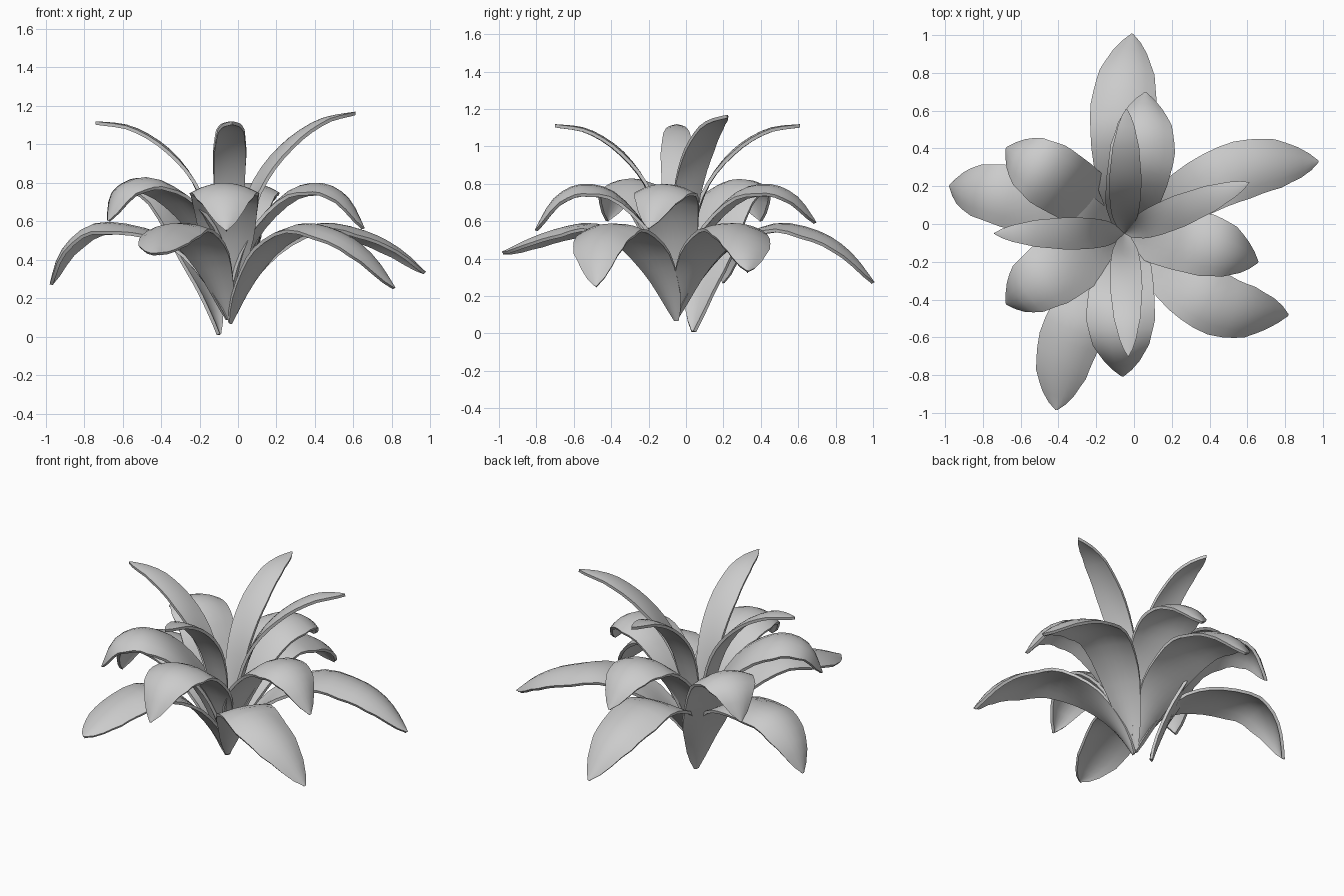
import bpy, bmesh, math
from mathutils import Vector

cube = bpy.data.objects.get("Cube")
if cube:
    bpy.data.objects.remove(cube, do_unlink=True)

mat = bpy.data.materials.new("leaf_grey")
mat.use_nodes = True
grey = (0.6, 0.6, 0.6, 1)
mat.diffuse_color = grey
mat.node_tree.nodes["Principled BSDF"].inputs["Base Color"].default_value = grey

BASE = Vector((-0.05, -0.05, 0.09))
ROWS, COLS = 18, 6

# Side profile of each tier: fraction of reach, height
UPPER = [(0, .09), (.1, .45), (.22, .75), (.43, .96), (.72, 1.09), (1, 1.12)]
MIDDLE = [(0, .09), (.1, .35), (.23, .57), (.45, .75), (.68, .79), (.87, .72), (1, .57)]
SPREADING = [(0, .09), (.1, .25), (.22, .43), (.44, .72), (.68, .82), (.9, .76), (1, .6)]
RAISED = MIDDLE[:4] + SPREADING[4:]
LOWER = [(0, .09), (.12, .29), (.28, .47), (.5, .58), (.72, .54), (.88, .43), (1, .27)]
DROOPING = [(0, .09), (.12, .28), (.28, .46), (.5, .56), (.76, .58), (.93, .45), (1, .27)]
# Width along the leaf
WIDTH = [(0, .06), (.12, .42), (.3, .8), (.45, .95), (.6, 1), (.78, .81), (.9, .47), (1, .01)]


def spline(points, t):
    """Catmull-Rom curve through evenly spaced points."""
    n = len(points) - 1
    i = min(int(t * n), n - 1)
    u = t * n - i
    p = [Vector(points[max(0, min(n, i + k))]) for k in (-1, 0, 1, 2)]
    return 0.5 * (2 * p[1] + (p[2] - p[0]) * u
                  + (2 * p[0] - 5 * p[1] + 4 * p[2] - p[3]) * u ** 2
                  + (3 * p[1] - p[0] - 3 * p[2] + p[3]) * u ** 3)


def lookup(table, x):
    for (a, va), (b, vb) in zip(table, table[1:]):
        if x <= b:
            return va + (vb - va) * (x - a) / (b - a)
    return table[-1][1]


def leaf(name, profile, width, tip, bulge=0.0, base=BASE):
    tip = Vector(tip)
    reach = Vector((tip.x - base.x, tip.y - base.y, 0))
    side = Vector((-reach.y, reach.x, 0)).normalized()
    peak = max(z for _, z in profile)
    end = profile[-1][1]
    arch = .12 if profile is UPPER else .3

    def centre(t):
        r, z = spline(profile, t)
        if profile is UPPER:
            z += (tip.z - end) * r
        elif r > .5:
            droop = (peak - tip.z) / (peak - end)
            z = peak - (peak - z) * (1 + (droop - 1) * min(1, (r - .5) * 2))
        z += (base.z - BASE.z) * (1 - t) ** 3
        p = base + reach * r + side * bulge * math.sin(math.pi * r ** 1.3)
        return Vector((p.x, p.y, z))

    bm = bmesh.new()
    grid = []
    for i in range(ROWS + 1):
        t = i / ROWS
        tangent = (centre(min(1, t + .02)) - centre(max(0, t - .02))).normalized()
        across = (side + Vector((-tangent.y, tangent.x, 0)) * .5).normalized()
        across = (across - tangent * across.dot(tangent)).normalized()
        normal = tangent.cross(across)
        half = width * lookup(WIDTH, t) / 2
        # Channelled at the root, arched towards the tip
        curl = .4 - (.4 + arch) * min(1, t / .6)
        row = []
        for j in range(COLS + 1):
            s = 2 * j / COLS - 1
            row.append(bm.verts.new(centre(t) + across * half * s
                                    + normal * half * curl * s * s))
        grid.append(row)
    for a, b in zip(grid, grid[1:]):
        for j in range(COLS):
            bm.faces.new((a[j], b[j], b[j + 1], a[j + 1]))
    bmesh.ops.recalc_face_normals(bm, faces=bm.faces)
    mesh = bpy.data.meshes.new(name)
    bm.to_mesh(mesh)
    bm.free()
    mesh.materials.append(mat)
    obj = bpy.data.objects.new(name, mesh)
    bpy.context.collection.objects.link(obj)
    thick = obj.modifiers.new("thickness", 'SOLIDIFY')
    thick.thickness = .018
    thick.offset = 0
    bpy.ops.object.select_all(action='DESELECT')
    obj.select_set(True)
    bpy.context.view_layer.objects.active = obj
    bpy.ops.object.modifier_apply(modifier=thick.name)
    bpy.ops.object.shade_smooth_by_angle(angle=math.radians(40))


# Upright narrow leaves
leaf("upper_leaf_back", UPPER, .17, (-.04, .61, 1.11))
leaf("upper_leaf_left", UPPER, .17, (.61, .22, 1.16))
leaf("upper_leaf_right", UPPER, .17, (-.74, -.05, 1.11))
leaf("upper_leaf_front", UPPER, .17, (-.03, -.7, 1.11))

# Broad arching leaves
leaf("middle_leaf_back", MIDDLE, .34, (.06, .69, .59), -.03)
leaf("middle_leaf_left", MIDDLE, .33, (.65, -.2, .56), .03)
leaf("middle_leaf_front", MIDDLE, .36, (-.06, -.8, .55), -.015)
leaf("middle_leaf_front_right", RAISED, .35, (-.67, -.42, .6), -.015)
leaf("middle_leaf_back_right", SPREADING, .35, (-.67, .4, .6), 0,
     Vector((-.1, .04, .01)))

# Long drooping leaves
leaf("lower_leaf_back", LOWER, .35, (-.01, 1, .27), .03)
leaf("lower_leaf_left", LOWER, .31, (.97, .33, .33), .1)
leaf("lower_leaf_front_left", LOWER, .33, (.81, -.48, .25), -.12,
     Vector((-.04, -.05, .07)))
leaf("lower_leaf_front", LOWER, .32, (-.41, -.98, .43), -.07)
leaf("lower_leaf_right", DROOPING, .33, (-.97, .2, .27), -.03)
